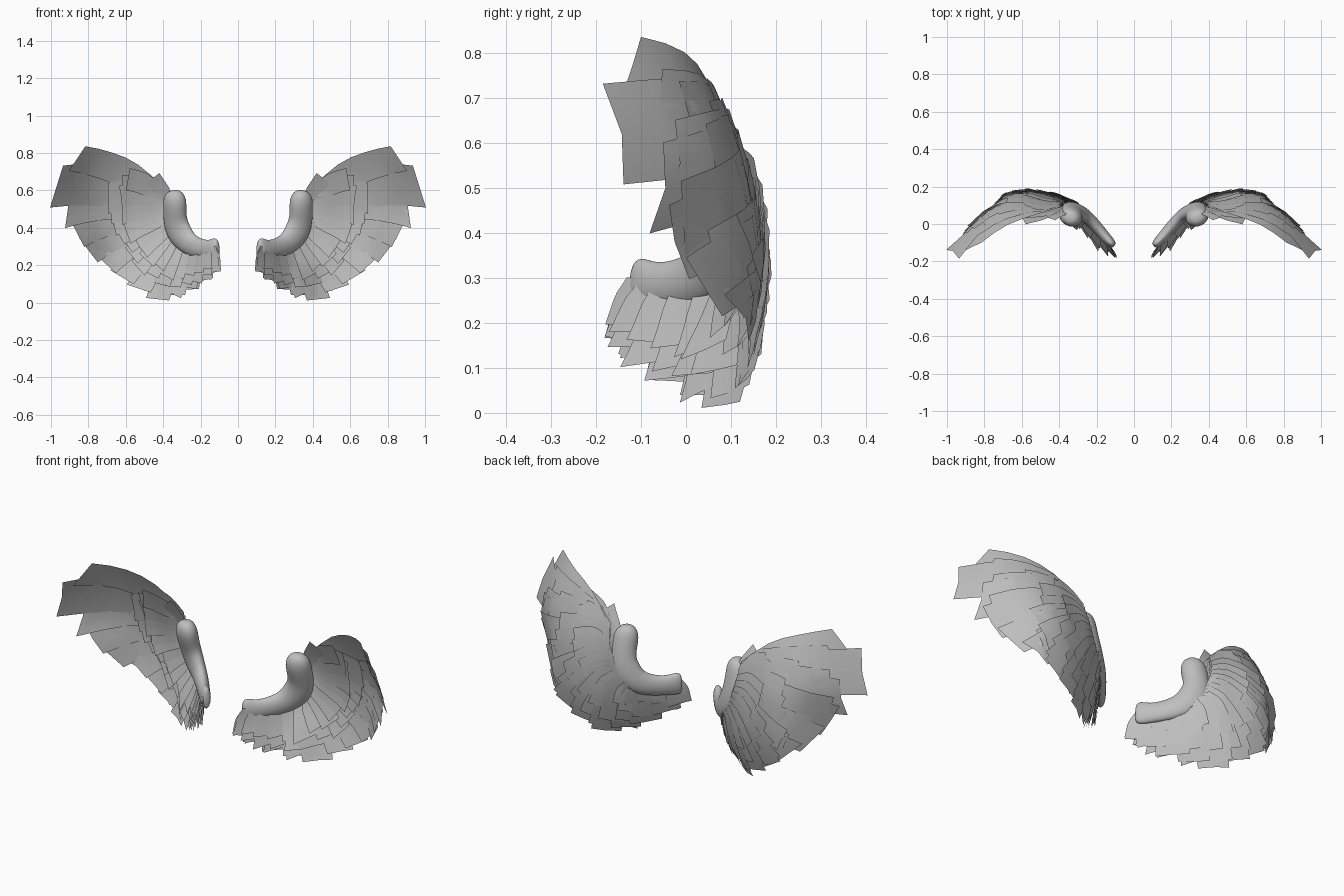
import bpy, bmesh, math, random
from mathutils import Vector

if "Cube" in bpy.data.objects:
    bpy.data.objects.remove(bpy.data.objects["Cube"])

random.seed(4)
grey = bpy.data.materials.new("feather_grey")
grey.diffuse_color = (0.52, 0.52, 0.52, 1)
grey.use_nodes = True
grey.node_tree.nodes["Principled BSDF"].inputs["Base Color"].default_value = grey.diffuse_color

# Depth profile of the cupped wing sheet: (x, y)
ARC = [(0.08, -0.165), (0.14, -0.10), (0.2, -0.02), (0.25, 0.05), (0.3, 0.105), (0.4, 0.148),
       (0.57, 0.175), (0.7, 0.155), (0.8, 0.10), (0.9, 0.015), (1.0, -0.07), (1.1, -0.18)]

# Flight feathers from wing tip to body: (tip x, tip z, root x, root z, width)
FLIGHT = [(0.86, 0.77, 0.42, 0.59, 0.155), (0.97, 0.62, 0.40, 0.56, 0.23),
          (0.91, 0.50, 0.39, 0.53, 0.20), (0.865, 0.38, 0.38, 0.50, 0.18),
          (0.80, 0.28, 0.37, 0.47, 0.16), (0.71, 0.21, 0.36, 0.44, 0.15),
          (0.62, 0.135, 0.35, 0.41, 0.14), (0.53, 0.075, 0.34, 0.38, 0.13),
          (0.43, 0.018, 0.31, 0.35, 0.12), (0.34, 0.04, 0.27, 0.32, 0.11),
          (0.26, 0.07, 0.22, 0.31, 0.10), (0.18, 0.12, 0.18, 0.30, 0.09),
          (0.13, 0.16, 0.14, 0.30, 0.08)]


def clamp(v):
    return min(max(v, 0), 1)


def arc(x):
    x = min(max(x, ARC[0][0]), ARC[-1][0])
    for (x0, y0), (x1, y1) in zip(ARC, ARC[1:]):
        if x <= x1:
            return y0 + (y1 - y0) * (x - x0) / (x1 - x0)


def sheet(x, z, flare):
    lean = 0.68 + 0.28 * clamp((x - 0.83) / 0.1)
    low = 0.09 * clamp((0.46 - x) / 0.12) * clamp((0.3 - z) / 0.26) * clamp((x - 0.05) / 0.15)
    outer = 0.065 * clamp((x - 0.69) / 0.12) * clamp((0.54 - z) / 0.16)
    return arc(x) - lean * (z - 0.3) ** 2 - flare * low - outer


def flight_at(t):
    """Interpolated feather data, t from 0 (wing tip) to 1 (body)."""
    f = t * (len(FLIGHT) - 1)
    i = min(int(f), len(FLIGHT) - 2)
    return [a + (b - a) * (f - i) for a, b in zip(FLIGHT[i], FLIGHT[i + 1])]


def add_feather(bm, root, tip, width, offset, twist, skew, flare):
    """A square-ended card laid over the cupped sheet; offset = (root, tip)."""
    d = tip - root
    ahead = d.normalized()
    side = Vector((-ahead.y, ahead.x))
    n = 6
    rows = []
    for k in range(n + 1):
        s = k / n
        bulge = 0.25 * d.length * s * (1 - s) * max(0, ahead.x)
        half = width * 0.5 * (0.5 + 0.5 * min(1, s * 2.5))
        row = []
        for v in (-1, 0, 1):
            p = root + d * s + Vector((0, bulge)) + side * half * v + ahead * skew * v * s * width
            y = sheet(p.x, p.y, flare) + offset[0] + (offset[1] - offset[0]) * s + twist * v
            row.append(bm.verts.new((p.x, y, p.y)))
        rows.append(row)
    for a, b in zip(rows, rows[1:]):
        for j in range(2):
            bm.faces.new((a[j], b[j], b[j + 1], a[j + 1])).smooth = True


def finish(bm, name):
    me = bpy.data.meshes.new(name)
    bm.to_mesh(me)
    bm.free()
    me.materials.append(grey)
    ob = bpy.data.objects.new(name, me)
    bpy.context.collection.objects.link(ob)
    ob.modifiers.new("other_wing", 'MIRROR').use_mirror_merge = False
    return ob


def feather_layer(name, count, reach, wide, offset, flare, t0=0.0, jitter=0.12):
    """One row of feathers; reach = (at wing tip, at body) share of full length."""
    bm = bmesh.new()
    for i in range(count):
        t = t0 + (1 - t0) * i / (count - 1)
        tx, tz, rx, rz, w = flight_at(t)
        root, tip = Vector((rx, rz)), Vector((tx, tz))
        r = reach[0] + (reach[1] - reach[0]) * t
        skew = -0.1 if t < 0.2 else 0.12
        lift = 0.0
        if jitter:
            r *= random.uniform(0.93, 1.04)
            skew = random.uniform(-jitter, jitter)
            lift = random.uniform(-0.006, 0.006)
        near = 1 - 0.75 * t * t
        add_feather(bm, root, root + (tip - root) * r, w * wide,
                    (offset[0] * near, offset[1] * near + lift), 0.009, skew, flare)
    return finish(bm, name)


# Main fan, then shorter rows in front and behind
feather_layer("flight_feathers", 13, (1, 1), 1.0, (0, 0), 0.5, jitter=0.0)
feather_layer("flight_feathers_between", 12, (0.93, 0.95), 0.9, (0, 0.004), 0.7, t0=0.04)
feather_layer("front_coverts_long", 14, (0.47, 0.97), 0.75, (-0.012, -0.03), 1.0, t0=0.12)
feather_layer("front_coverts_short", 16, (0.38, 0.75), 0.75, (-0.025, -0.06), 1.0)
feather_layer("back_coverts_long", 13, (0.75, 0.85), 0.85, (0, 0.006), 0.4, t0=0.05)
feather_layer("back_coverts_middle", 14, (0.55, 0.68), 0.8, (0.003, 0.01), 0.3)
feather_layer("back_coverts_short", 16, (0.34, 0.5), 0.75, (0.006, 0.012), 0.2)

# Raised tuft at the bend of the wing
bm = bmesh.new()
for i in range(6):
    a = math.radians(58 - 13 * i)
    root = Vector((0.36, 0.50 - 0.008 * i))
    add_feather(bm, root, root + Vector((math.cos(a), math.sin(a))) * 0.19,
                0.10, (-0.02, -0.035), 0.008, 0.05, 1.0)
finish(bm, "bend_coverts")

# Wing arm: centre x, y, z, half height, half depth
ARM = [(0.105, -0.118, 0.287, 0.045, 0.016), (0.12, -0.105, 0.287, 0.065, 0.026),
       (0.155, -0.068, 0.28, 0.053, 0.03), (0.21, -0.004, 0.288, 0.057, 0.034),
       (0.262, 0.048, 0.312, 0.066, 0.038), (0.312, 0.072, 0.365, 0.08, 0.044),
       (0.335, 0.07, 0.43, 0.07, 0.047), (0.338, 0.052, 0.49, 0.066, 0.052),
       (0.338, 0.036, 0.545, 0.068, 0.054), (0.338, 0.03, 0.583, 0.052, 0.044),
       (0.34, 0.03, 0.602, 0.022, 0.02)]
bm = bmesh.new()
rings = []
SIDES = 12
for i, (x, y, z, h, dp) in enumerate(ARM):
    a, b = ARM[max(i - 1, 0)], ARM[min(i + 1, len(ARM) - 1)]
    tan = (Vector(b[:3]) - Vector(a[:3])).normalized()
    e = 0.03
    out = Vector((-(arc(x + e) - arc(x - e)) / (2 * e), 1, 0))
    out = (out - tan * out.dot(tan)).normalized()
    up = tan.cross(out)
    ring = []
    for k in range(SIDES):
        ang = 2 * math.pi * k / SIDES
        ring.append(bm.verts.new(Vector((x, y, z)) + up * h * math.cos(ang) + out * dp * math.sin(ang)))
    rings.append(ring)
for a, b in zip(rings, rings[1:]):
    for k in range(SIDES):
        m = (k + 1) % SIDES
        bm.faces.new((a[k], a[m], b[m], b[k]))
bm.faces.new(rings[0])
bm.faces.new(rings[-1])
bmesh.ops.recalc_face_normals(bm, faces=bm.faces[:])
for f in bm.faces:
    f.smooth = True
arm = finish(bm, "wing_arm")
arm.modifiers.new("smooth", 'SUBSURF').levels = 2
arm.modifiers["smooth"].render_levels = 2
